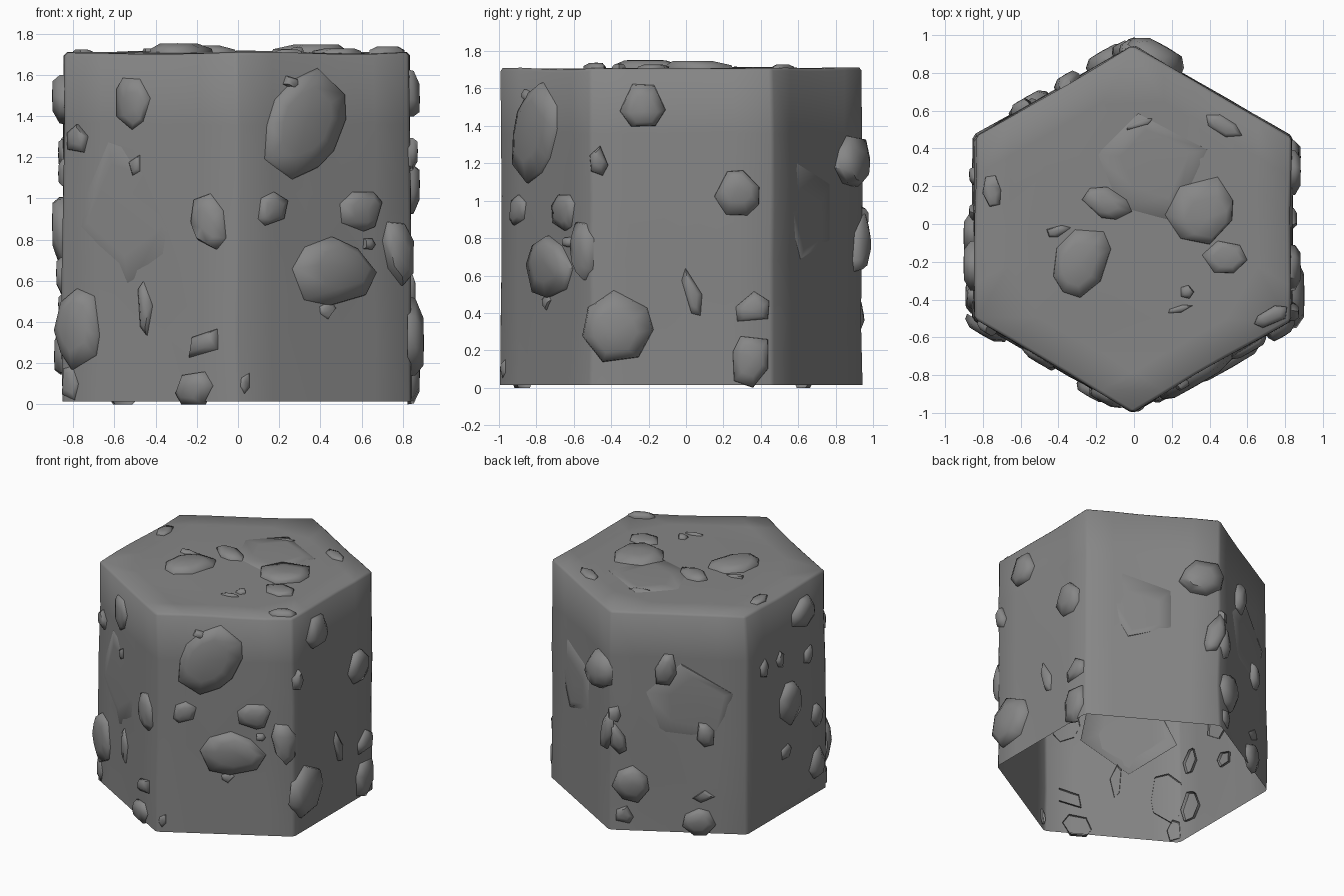
import bpy, bmesh, math, random
from mathutils import Vector, Matrix, noise

if "Cube" in bpy.data.objects:
    bpy.data.objects.remove(bpy.data.objects["Cube"])

random.seed(4)
R, AP, TOP, BASE = 0.967, 0.838, 1.708, 0.015
CENTRE = Vector((-0.005, -0.025, 0))
rock = bpy.data.materials.new("dark_rock")
rock.diffuse_color = (0.24, 0.24, 0.24, 1)
rock.use_nodes = True
rock.node_tree.nodes["Principled BSDF"].inputs["Base Color"].default_value = rock.diffuse_color


def finish(name, bm, angle):
    bmesh.ops.recalc_face_normals(bm, faces=bm.faces[:])
    me = bpy.data.meshes.new(name)
    bm.to_mesh(me)
    bm.free()
    me.materials.append(rock)
    ob = bpy.data.objects.new(name, me)
    bpy.context.collection.objects.link(ob)
    bpy.ops.object.select_all(action='DESELECT')
    ob.select_set(True)
    bpy.context.view_layer.objects.active = ob
    bpy.ops.object.shade_smooth_by_angle(angle=math.radians(angle))


# hexagonal rock column, open underneath, softened edges
bm = bmesh.new()
bmesh.ops.create_cone(bm, cap_ends=True, segments=6, radius1=R + 0.01, radius2=R,
                      depth=TOP - BASE, matrix=Matrix.Translation((0, 0, (TOP + BASE) / 2)))
first = bm.verts[:][0].co
turn = math.radians(90) - math.atan2(first.y, first.x)
bmesh.ops.rotate(bm, verts=bm.verts[:], matrix=Matrix.Rotation(turn, 3, 'Z'))
bmesh.ops.recalc_face_normals(bm, faces=bm.faces[:])
bmesh.ops.delete(bm, geom=[f for f in bm.faces if f.normal.z < -0.9], context='FACES_ONLY')
soft = [e for e in bm.edges if len(e.link_faces) == 2]
bmesh.ops.bevel(bm, geom=soft, offset=0.016, segments=1, affect='EDGES', profile=0.5)
bmesh.ops.triangulate(bm, faces=[f for f in bm.faces if len(f.verts) > 4])
bmesh.ops.subdivide_edges(bm, edges=[e for e in bm.edges if e.calc_length() > 0.3],
                          cuts=4, use_grid_fill=True)
for v in bm.verts:      # gentle unevenness
    if v.co.z > BASE + 0.01:
        v.co += noise.noise_vector(v.co * 2.2) * 0.014
    v.co += CENTRE
finish("rock_column", bm, 60)


def stone(bm, origin, t, up, n, hw, hh, tilt, sides, bulge):
    """Domed irregular pebble half sunk into a surface."""
    rot = math.radians(tilt)
    shape = []
    for i in range(sides):
        a = 2 * math.pi * (i + random.uniform(-0.25, 0.25)) / sides
        k = random.uniform(0.92, 1.08)
        x, y = math.cos(a) * hw * k, math.sin(a) * hh * k
        shape.append((x * math.cos(rot) - y * math.sin(rot), x * math.sin(rot) + y * math.cos(rot)))
    lean = Vector((random.uniform(-0.25, 0.25) * hw, random.uniform(-0.25, 0.25) * hh))
    rings = []
    for scale, height in ((1.0, -0.009), (0.96, bulge * 0.4), (0.6, bulge * 0.95)):
        ring = []
        for x, y in shape:
            off = lean * (1 - scale) * 2
            p = origin + t * (x * scale + off.x) + up * (y * scale + off.y) + n * height
            p.z = max(p.z, 0.0)
            ring.append(bm.verts.new(p))
        rings.append(ring)
    for lo, hi in zip(rings, rings[1:]):
        for i in range(sides):
            j = (i + 1) % sides
            bm.faces.new((lo[i], lo[j], hi[j], hi[i]))
    tip = bm.verts.new(origin + t * lean.x + up * lean.y + n * bulge)
    for i in range(sides):
        bm.faces.new((rings[-1][i], rings[-1][(i + 1) % sides], tip))


def stones(name, angle, rows):
    """Stones on one side: u along the face, z, half sizes, tilt, sides, bulge."""
    a = math.radians(angle)
    n = Vector((math.cos(a), math.sin(a), 0))
    t = Vector((-n.y, n.x, 0))
    bm = bmesh.new()
    for u, z, *rest in rows:
        stone(bm, CENTRE + n * AP + t * u + Vector((0, 0, z)), t, Vector((0, 0, 1)), n, *rest)
    finish(name, bm, 62)


stones("front_right_stones", 300, [
    (-.10, 1.36, .22, .28, -35, 10, .05), (.04, .64, .24, .17, -4, 8, .06),
    (-.29, .95, .10, .08, 25, 6, .03), (.21, .94, .13, .11, 10, 7, .04),
    (.25, .78, .04, .03, 0, 5, .03), (.42, .74, .09, .16, 15, 7, .055),
    (.02, .46, .05, .05, 0, 5, .02), (-.18, 1.56, .06, .03, -20, 5, .03),
    (-.44, .10, .03, .06, -10, 5, .015)])

stones("front_left_stones", 240, [
    (-.40, .37, .13, .20, -5, 8, .05), (-.41, 1.28, .06, .08, 5, 5, .03),
    (-.10, 1.47, .11, .13, 5, 7, .03), (.33, .89, .10, .14, 20, 7, .04),
    (-.03, .47, .045, .13, 5, 5, .03), (.31, .29, .11, .08, 45, 4, .04),
    (.25, .07, .11, .10, 0, 6, .05), (-.08, 1.16, .04, .06, -25, 4, .02),
    (-.45, .10, .05, .10, 0, 5, .02)])

stones("right_stones", 0, [
    (-.21, 1.50, .12, .13, 0, 6, .05), (-.44, 1.21, .055, .09, 0, 5, .04),
    (.30, 1.04, .12, .14, 25, 7, .05), (-.34, .32, .18, .20, -10, 7, .07),
    (.06, .50, .05, .14, 15, 5, .03), (.38, .42, .10, .09, 20, 5, .04),
    (.37, .15, .11, .15, -10, 6, .05)])

stones("left_stones", 180, [
    (.03, .85, .13, .18, 15, 7, .06), (-.28, 1.22, .05, .08, 0, 5, .03),
    (-.08, 1.22, .05, .07, 20, 5, .03), (.20, 1.48, .14, .12, 10, 7, .06),
    (.26, 1.13, .05, .08, -10, 5, .03), (-.02, .48, .07, .06, 0, 5, .03),
    (.36, .62, .07, .10, 10, 6, .04), (.36, .25, .10, .13, 0, 6, .05)])

stones("back_left_stones", 120, [
    (-.09, 1.27, .08, .13, -10, 6, .05), (.19, .78, .07, .10, 15, 6, .05),
    (-.33, .37, .13, .14, -10, 7, .06), (.18, .30, .09, .05, 0, 4, .03),
    (.15, .09, .12, .11, 0, 7, .05), (-.43, .72, .06, .13, 15, 6, .05),
    (-.45, .92, .05, .07, 0, 5, .04), (-.38, .13, .07, .08, 0, 5, .03)])

stones("back_right_stones", 60, [
    (.36, 1.21, .17, .14, 15, 8, .085), (.45, .77, .07, .17, -15, 7, .045)])

# thin cracked plates overlapping the walls
stones("front_left_plates", 240, [(-.12, .92, .36, .42, -20, 5, .008)])
stones("back_right_plates", 60, [(-.10, .95, .26, .32, 30, 5, .007)])
stones("back_left_plates", 120, [(.08, .95, .34, .40, 10, 5, .008)])

# flat stones on the upper face: x, y, half sizes, tilt, sides, bulge
bm = bmesh.new()
for x, y, *rest in [
        (-.14, .11, .14, .08, -20, 7, .035), (.35, .08, .17, .20, -30, 7, .04),
        (-.28, -.20, .15, .20, -30, 8, .045), (.48, -.18, .12, .09, 0, 6, .02),
        (.28, -.36, .04, .04, 0, 5, .025), (.47, .52, .11, .05, -30, 6, .02),
        (-.41, -.04, .08, .03, 10, 5, .02), (-.75, .17, .05, .10, 10, 6, .015),
        (.73, -.49, .10, .05, 25, 6, .03), (.24, -.45, .07, .02, 15, 5, .015),
        (.03, .53, .08, .02, 20, 5, .01), (.1, .3, .3, .3, 20, 5, .008)]:
    stone(bm, Vector((x, y, TOP)), Vector((1, 0, 0)), Vector((0, 1, 0)), Vector((0, 0, 1)), *rest)
finish("top_stones", bm, 62)
